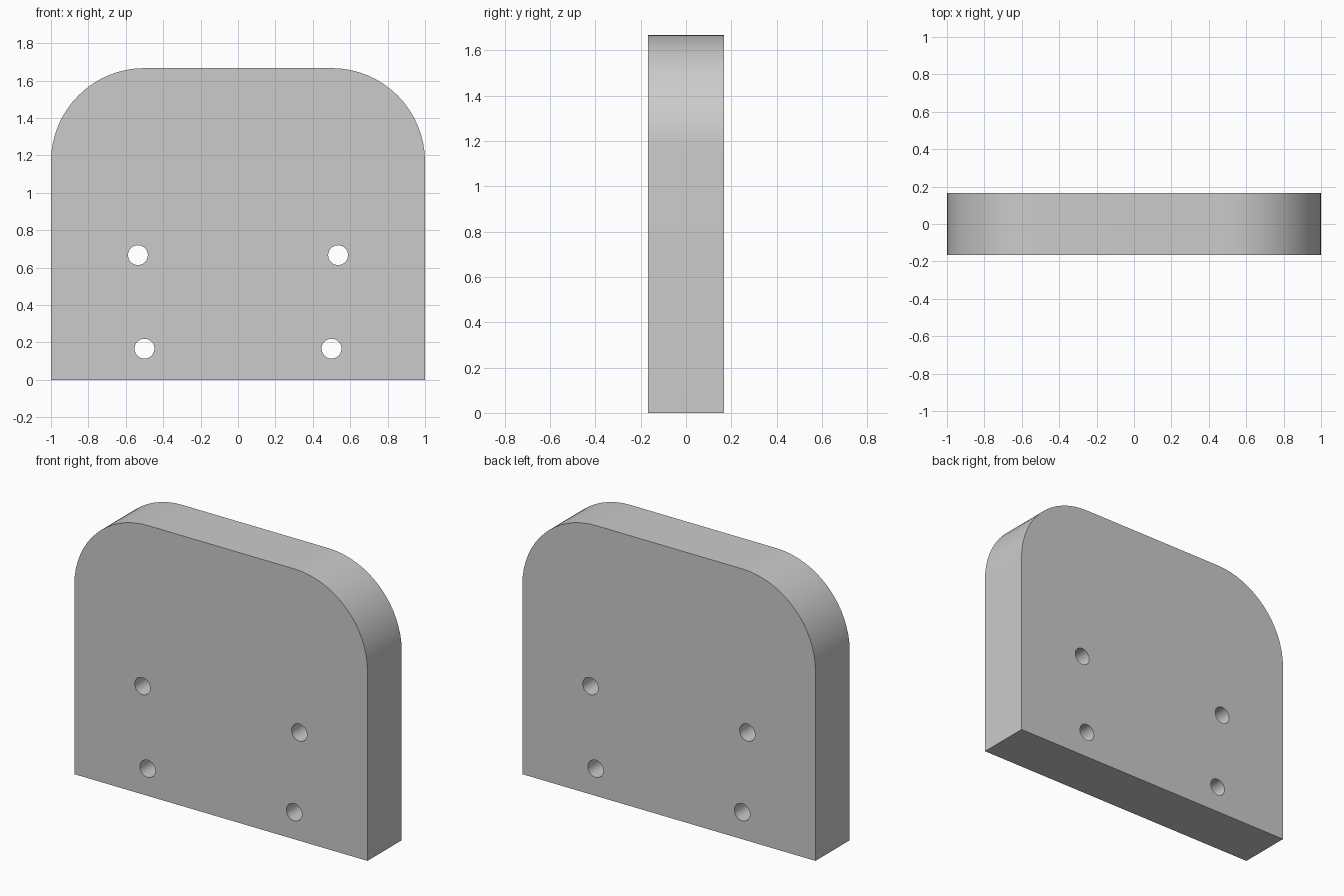
import bpy, bmesh
from math import sin, cos, pi

if "Cube" in bpy.data.objects:
    bpy.data.objects.remove(bpy.data.objects["Cube"])

HALF_W, HEIGHT, HALF_T = 1.0, 1.667, 0.1667
CORNER_R, HOLE_R = 0.5, 0.053
STEPS = 16


def prism(name, outlines, half_depth):
    """Extrude closed x-z outlines symmetrically along y."""
    bm = bmesh.new()
    for pts in outlines:
        face = bm.faces.new([bm.verts.new((x, -half_depth, z)) for x, z in pts])
        new = bmesh.ops.extrude_face_region(bm, geom=[face], use_keep_orig=True)["geom"]
        verts = [g for g in new if isinstance(g, bmesh.types.BMVert)]
        bmesh.ops.translate(bm, verts=verts, vec=(0, 2 * half_depth, 0))
    bmesh.ops.recalc_face_normals(bm, faces=bm.faces)
    mesh = bpy.data.meshes.new(name)
    bm.to_mesh(mesh)
    bm.free()
    obj = bpy.data.objects.new(name, mesh)
    bpy.context.collection.objects.link(obj)
    return obj


def arc(cx, cz, r, start, end, n):
    return [(cx + r * cos(start + (end - start) * i / n),
             cz + r * sin(start + (end - start) * i / n)) for i in range(n + 1)]


# Plate with two rounded upper corners
cx, cz = HALF_W - CORNER_R, HEIGHT - CORNER_R
outline = [(-HALF_W, 0), (HALF_W, 0)]
outline += arc(cx, cz, CORNER_R, 0, pi / 2, STEPS)
outline += arc(-cx, cz, CORNER_R, pi / 2, pi, STEPS)
plate = prism("mounting_plate", [outline], HALF_T)

# Four through holes, mirrored left and right
holes = [arc(side * x, z, HOLE_R, 0, 2 * pi, 32)[:-1]
         for side in (-1, 1) for x, z in ((0.535, 0.667), (0.5, 0.167))]
cutter = prism("hole_cutter", holes, HALF_T + 0.1)

cut = plate.modifiers.new("screw_holes", "BOOLEAN")
cut.operation = "DIFFERENCE"
cut.solver = "EXACT"
cut.object = cutter
bpy.ops.object.select_all(action="DESELECT")
plate.select_set(True)
bpy.context.view_layer.objects.active = plate
bpy.ops.object.modifier_apply(modifier=cut.name)
bpy.data.objects.remove(cutter)

# Smooth curved walls, crisp edges
bpy.ops.object.shade_smooth_by_angle(angle=pi / 6)
